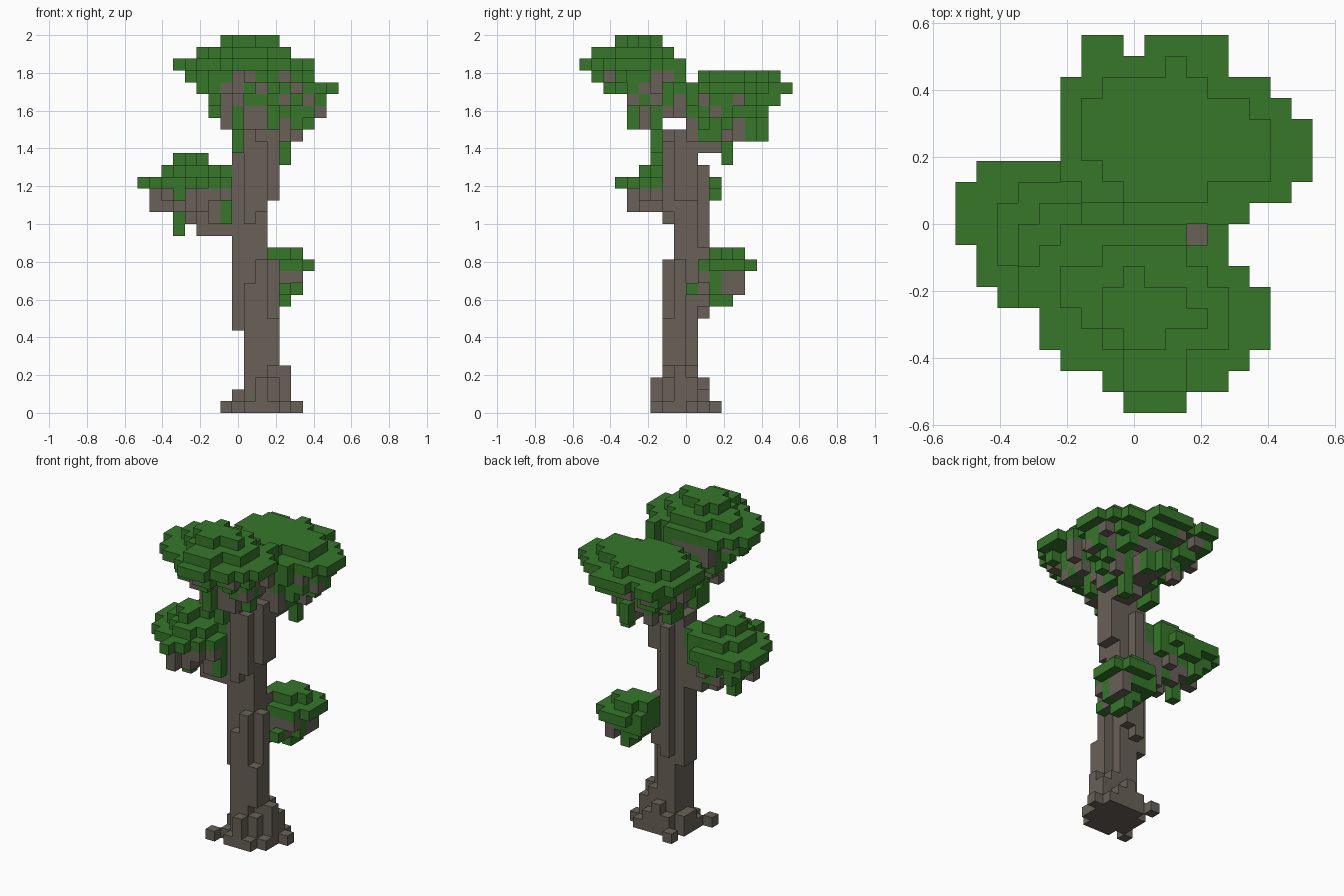
import bpy
import bmesh
import random
from mathutils import Vector

random.seed(11)
VOX = 1 / 16
ORIGIN = Vector((-8.5, -9, 0)) * VOX
BARK, LEAF = 0, 1

default_cube = bpy.data.objects.get("Cube")
if default_cube:
    bpy.data.objects.remove(default_cube, do_unlink=True)


def material(name, colour):
    mat = bpy.data.materials.new(name)
    mat.use_nodes = True
    mat.diffuse_color = colour
    mat.node_tree.nodes["Principled BSDF"].inputs["Base Color"].default_value = colour
    return mat


MATERIALS = [material("bark_brown", (0.14, 0.12, 0.095, 1)),
             material("leaf_green", (0.037, 0.185, 0.023, 1))]

owner = {}    # cell -> part name
colour = {}   # cell -> material slot


def put(part, cell, slot):
    if cell not in owner:
        owner[cell] = part
        colour[cell] = slot


def box(part, xs, ys, zs, slot=BARK):
    for i in range(xs[0], xs[1] + 1):
        for j in range(ys[0], ys[1] + 1):
            for k in range(zs[0], zs[1] + 1):
                put(part, (i, j, k), slot)


def outline(first_row, spans):
    """Cells of a crown slice: one first/last column letter pair per row."""
    cells = set()
    for j, span in enumerate(spans.split(), first_row):
        first, last = (ord(c) - ord("a") for c in span)
        cells |= {(i, j) for i in range(first, last + 1)}
    return cells


def crown(part, top, slices, stem, taper, rows, wood=0.4, gaps=()):
    """Leaf slices from the top down, then hanging columns narrowing to the stem."""
    for n, cells in enumerate(slices):
        for i, j in cells:
            if (i, j) not in gaps:
                put(part, (i, j, top - n), LEAF)
    wide = slices[-1]
    under = top - len(slices)
    for i in range(17):
        for j in range(rows[0], rows[1] + 1):
            if (i, j) in gaps:
                continue
            for n, size in enumerate(taper):
                source = (round(stem[0] + (i - stem[0]) / size),
                          round(stem[1] + (j - stem[1]) / size))
                if source not in wide or random.random() < 0.15:
                    break
                slot = BARK if random.random() < wood else LEAF
                put(part, (i, j, under - n), slot)


# Trunk: a core with uneven vertical ridges
box("trunk", (9, 10), (8, 9), (0, 23))
box("trunk", (9, 10), (7, 7), (0, 10))
box("trunk", (10, 10), (7, 7), (11, 12))
box("trunk", (11, 11), (8, 8), (0, 12))
box("trunk", (11, 11), (9, 9), (0, 3))
box("trunk", (11, 11), (7, 7), (4, 7))
box("trunk", (8, 8), (8, 9), (7, 21))
box("trunk", (9, 9), (10, 10), (8, 20))
box("trunk", (10, 10), (10, 10), (9, 13))
box("trunk", (9, 9), (7, 7), (16, 23))
box("trunk", (10, 10), (7, 7), (17, 22))
box("trunk", (11, 11), (8, 9), (18, 23))
# Forks that carry the crowns
box("trunk", (9, 11), (9, 11), (23, 26))
box("trunk", (10, 11), (12, 13), (23, 24))
box("trunk", (10, 11), (10, 11), (22, 22))
box("trunk", (9, 10), (6, 8), (25, 26))
box("trunk", (5, 7), (8, 8), (15, 16))
box("trunk", (6, 7), (9, 9), (15, 17))
box("trunk", (11, 12), (10, 11), (10, 11))

# Roots: a stepped flare with two loose tips
box("roots", (9, 12), (7, 10), (0, 0))
box("roots", (8, 8), (7, 9), (0, 0))
box("roots", (8, 8), (8, 9), (1, 1))
box("roots", (9, 11), (6, 6), (0, 0))
box("roots", (8, 8), (11, 11), (0, 0))
box("roots", (7, 7), (6, 6), (0, 0))
box("roots", (13, 13), (9, 9), (0, 0))
box("roots", (9, 11), (10, 10), (1, 1))
box("roots", (10, 10), (10, 10), (2, 2))
box("roots", (10, 10), (6, 6), (1, 2))
box("roots", (11, 11), (7, 7), (1, 2))
box("roots", (12, 12), (8, 9), (1, 2))
box("roots", (12, 12), (8, 8), (3, 3))

# Front crown, with leaf tufts under it
box("front_crown", (8, 8), (6, 7), (22, 23), LEAF)
box("front_crown", (8, 8), (6, 6), (24, 24), LEAF)
box("front_crown", (11, 11), (6, 6), (24, 25), LEAF)
box("front_crown", (9, 10), (5, 6), (24, 24))
box("front_crown", (7, 7), (5, 5), (24, 25))
box("front_crown", (8, 8), (4, 4), (24, 25), LEAF)
crown("front_crown", 31,
      [outline(3, "ij hl hk ii"),
       outline(1, "ik ik hm gm fm fl hk"),
       outline(0, "ik hm fn eo eo do dn em fm")],
      (9.5, 8), (0.9, 0.77, 0.64, 0.5), (0, 8), gaps={(11, 8)})

# Back crown, with branch ends and leaf tufts under it
box("back_crown", (10, 10), (14, 14), (23, 25))
box("back_crown", (13, 13), (12, 12), (23, 24))
box("back_crown", (12, 12), (12, 12), (21, 23), LEAF)
box("back_crown", (8, 8), (10, 11), (22, 23), LEAF)
box("back_crown", (10, 10), (15, 15), (23, 24), LEAF)
crown("back_crown", 28,
      [outline(10, "il ho go go gn hl kk"),
       outline(9, "in gp fq fq fq fp fo gm gm") - {(8, 17)}],
      (10, 9.5), (0.9, 0.77, 0.66, 0.58), (9, 17), gaps={(11, 8)})

# Side crown
box("side_crown", (3, 3), (8, 8), (15, 16), LEAF)
box("side_crown", (1, 2), (8, 8), (17, 17))
box("side_crown", (4, 4), (4, 4), (17, 18))
crown("side_crown", 21,
      [outline(6, "ee de df ef"),
       outline(5, "ef dg cg ch ch dg"),
       outline(3, "ee ef cg bh bh ah ai ag bf")],
      (7, 8), (0.88, 0.78, 0.5), (3, 11))

# Low crown
box("low_crown", (12, 12), (11, 12), (9, 10), LEAF)
box("low_crown", (13, 13), (12, 13), (10, 11))
box("low_crown", (12, 12), (9, 10), (10, 10), LEAF)
crown("low_crown", 13,
      [outline(11, "km kn lm"), outline(10, "ln ko ko ko ln")],
      (11.5, 11.5), (0.8, 0.7), (9, 13), wood=0.15)

# Each exposed side: outward step and the four corner offsets
SIDES = []
for axis in range(3):
    u, v = (axis + 1) % 3, (axis + 2) % 3
    for sign in (0, 1):
        corners = []
        for a, b in ((0, 0), (1, 0), (1, 1), (0, 1)):
            corner = [0, 0, 0]
            corner[axis], corner[u], corner[v] = sign, a, b
            corners.append(tuple(corner))
        step = [0, 0, 0]
        step[axis] = 2 * sign - 1
        SIDES.append((step, corners if sign else corners[::-1]))


def build(part):
    bm = bmesh.new()
    verts = {}
    for cell in [c for c in owner if owner[c] == part]:
        for step, corners in SIDES:
            if tuple(c + s for c, s in zip(cell, step)) in owner:
                continue
            loop = []
            for corner in corners:
                key = tuple(c + o for c, o in zip(cell, corner))
                if key not in verts:
                    verts[key] = bm.verts.new(Vector(key) * VOX + ORIGIN)
                loop.append(verts[key])
            bm.faces.new(loop).material_index = colour[cell]
    mesh = bpy.data.meshes.new(part)
    bm.to_mesh(mesh)
    bm.free()
    for mat in MATERIALS:
        mesh.materials.append(mat)
    bpy.context.collection.objects.link(bpy.data.objects.new(part, mesh))


for part in ("trunk", "roots", "front_crown", "back_crown", "side_crown", "low_crown"):
    build(part)
